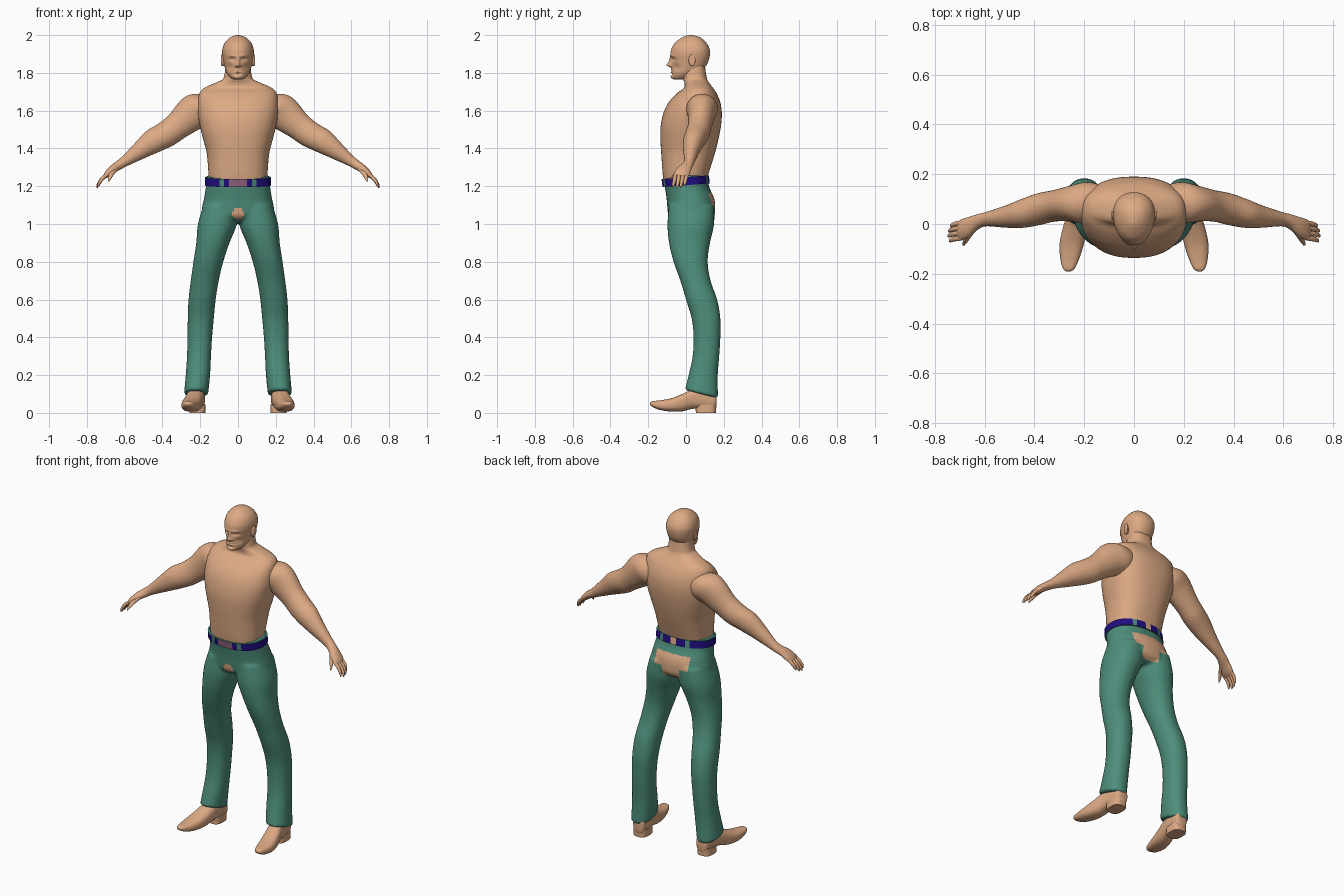
import bpy
import bmesh
from math import cos, sin, pi, exp, copysign
from mathutils import Vector

default_cube = bpy.data.objects.get("Cube")
if default_cube:
    bpy.data.objects.remove(default_cube)


def make_material(name, colour):
    mat = bpy.data.materials.new(name)
    mat.use_nodes = True
    mat.diffuse_color = (*colour, 1)
    mat.node_tree.nodes["Principled BSDF"].inputs["Base Color"].default_value = (*colour, 1)
    return mat


skin = make_material("skin", (0.72, 0.40, 0.23))
cloth = make_material("teal cloth", (0.075, 0.27, 0.20))
navy = make_material("navy leather", (0.015, 0.004, 0.22))
mauve = make_material("mauve buckle", (0.28, 0.13, 0.22))

X, Y, Z = Vector((1, 0, 0)), Vector((0, 1, 0)), Vector((0, 0, 1))
ARM_UP = Vector((0.6, 0, 0.8))


def smooth_rows(rows, steps):
    """Catmull-Rom interpolation between rows of numbers."""
    result = []
    for i in range(len(rows) - 1):
        p0, p1 = rows[max(i - 1, 0)], rows[i]
        p2, p3 = rows[i + 1], rows[min(i + 2, len(rows) - 1)]
        for s in range(steps):
            t = s / steps
            result.append([b + 0.5 * t * (c - a + t * (2*a - 5*b + 4*c - d + t * (3*(b - c) + d - a)))
                           for a, b, c, d in zip(p0, p1, p2, p3)])
    return result + [list(rows[-1])]


def finish(ob):
    bpy.ops.object.select_all(action="DESELECT")
    ob.select_set(True)
    bpy.context.view_layer.objects.active = ob
    bpy.ops.object.shade_smooth_by_angle(angle=0.9)
    return ob


def loft(name, rings, mats, u=X, v=Y, sides=40, power=2.0, taper=0.0, steps=5, mirror=1):
    """Skin a body through rings of (x, y, z, half size along u, half size along v)."""
    bm = bmesh.new()
    loops = []
    for x, y, z, a, b in smooth_rows(rings, steps):
        loop = []
        for k in range(sides):
            t = 2 * pi * (k + 0.5) / sides
            c, s = (copysign(abs(f) ** (2 / power), f) for f in (cos(t), sin(t)))
            p = Vector((x, y, z)) + u * (a * c * (1 + taper * s)) + v * (b * s)
            p.x *= mirror
            loop.append(bm.verts.new(p))
        loops.append(loop)
    for low, high in zip(loops, loops[1:]):
        for k in range(sides):
            j = (k + 1) % sides
            bm.faces.new((low[k], low[j], high[j], high[k]))
    bm.faces.new(loops[0])
    bm.faces.new(loops[-1])
    bmesh.ops.recalc_face_normals(bm, faces=bm.faces)
    mesh = bpy.data.meshes.new(name)
    bm.to_mesh(mesh)
    bm.free()
    ob = bpy.data.objects.new(name, mesh)
    bpy.context.collection.objects.link(ob)
    for mat in mats:
        mesh.materials.append(mat)
    return finish(ob)


def column(name, rows, mats, **options):
    """Upright loft from rows of (z, x min, x max, y min, y max)."""
    rings = [((x0 + x1) / 2, (y0 + y1) / 2, z, (x1 - x0) / 2, (y1 - y0) / 2)
             for z, x0, x1, y0, y1 in rows]
    return loft(name, rings, mats, **options)


def centred(rows):
    return [(z, -w, w, y0, y1) for z, w, y0, y1 in rows]


# Torso and neck
column("torso", centred([
    (1.20, .150, -.11, .105), (1.25, .155, -.122, .115), (1.37, .165, -.131, .152),
    (1.44, .182, -.135, .17), (1.51, .20, -.135, .184), (1.58, .212, -.122, .19),
    (1.64, .212, -.095, .183), (1.69, .205, -.05, .163), (1.72, .18, -.012, .143),
    (1.745, .125, -.008, .125), (1.765, .083, -.015, .113), (1.79, .072, -.018, .107),
    (1.84, .066, -.01, .10)]), [skin], power=2.4, sides=56)

# Head, with the face shaped by soft bumps and hollows
head = column("head", centred([
    (1.766, .022, -.066, -.01), (1.775, .040, -.076, .02), (1.80, .059, -.076, .06),
    (1.83, .070, -.075, .10), (1.86, .077, -.078, .118), (1.90, .083, -.082, .127),
    (1.93, .081, -.076, .124), (1.96, .069, -.058, .107), (1.985, .045, -.025, .08),
    (1.997, .02, .0, .05), (2.0, .002, .024, .028)]), [skin],
    power=2.15, taper=.12, sides=96, steps=8)
FACE = [(0, 1.842, .011, .012, -.027), (0, 1.864, .008, .018, -.013),
        (.014, 1.838, .007, .007, -.008), (.03, 1.872, .016, .009, .013),
        (.03, 1.872, .007, .005, -.006), (.028, 1.89, .02, .007, -.006),
        (0, 1.815, .018, .004, -.006), (0, 1.810, .022, .002, .006),
        (0, 1.804, .016, .004, -.006), (0, 1.793, .02, .005, .006),
        (0, 1.778, .018, .008, -.005), (.045, 1.83, .015, .018, .007)]
for vert in head.data.vertices:
    p = vert.co
    if p.y < -.01:
        p.y += sum(d * exp(-((abs(p.x) - x) / rx) ** 2 - ((p.z - z) / rz) ** 2)
                   for x, z, rx, rz, d in FACE)

for side, label in ((1, "left"), (-1, "right")):
    # Ear
    loft(label + "_ear", [(.070, .028, 1.865, .014, .026), (.082, .031, 1.866, .017, .031),
                          (.089, .034, 1.868, .016, .030), (.091, .034, 1.868, .010, .022)],
         [skin], u=Y, v=Z, sides=20, steps=3, mirror=side)

    # Arm and palm
    loft(label + "_arm", [
        (.13, .09, 1.63, .07, .065), (.19, .085, 1.61, .096, .083), (.25, .082, 1.58, .092, .072),
        (.32, .073, 1.52, .074, .063), (.38, .06, 1.475, .070, .064), (.445, .043, 1.44, .066, .058),
        (.51, .030, 1.395, .050, .045), (.59, .020, 1.338, .030, .029),
        (.625, .010, 1.315, .025, .030), (.66, -.010, 1.292, .022, .039),
        (.69, -.022, 1.266, .018, .042), (.706, -.026, 1.250, .010, .036)],
        [skin], u=ARM_UP, v=Y, mirror=side)

    # Fingers and thumb
    for i, (y, reach) in enumerate(((-.056, .9), (-.036, 1.0), (-.016, .95), (.004, .8))):
        loft(f"{label}_finger_{i + 1}", [
            (.69, y, 1.265, .010, .010), (.69 + .034 * reach, y - .004, 1.265 - .03 * reach, .010, .010),
            (.69 + .053 * reach, y - .010, 1.265 - .06 * reach, .008, .008),
            (.69 + .057 * reach, y - .013, 1.265 - .076 * reach, .003, .003)],
            [skin], u=ARM_UP, v=Y, sides=14, steps=4, mirror=side)
    loft(label + "_thumb", [(.645, -.02, 1.295, .014, .016), (.665, -.05, 1.272, .013, .013),
                            (.678, -.072, 1.248, .010, .010), (.684, -.086, 1.228, .004, .004)],
         [skin], u=ARM_UP, v=Vector((.8, 0, -.6)), sides=14, steps=4, mirror=side)

    # Shoe and heel block
    loft(label + "_shoe", [
        (.212, .162, .065, .018, .03), (.213, .152, .07, .036, .05), (.217, .10, .077, .042, .057),
        (.225, .04, .075, .045, .053), (.238, -.02, .054, .049, .046), (.25, -.08, .042, .049, .035),
        (.258, -.14, .041, .038, .025), (.262, -.178, .047, .024, .015), (.263, -.19, .049, .010, .006)],
        [skin], u=X, v=Z, power=2.5, mirror=side)
    column(label + "_heel", [(0, .173, .258, .052, .158), (.045, .172, .259, .05, .16)],
           [skin], power=3, steps=1, mirror=side)

# Trousers: hips and two legs fused into one garment
hips = column("trousers", centred([
    (1.256, .167, -.121, .112), (1.19, .171, -.110, .122), (1.13, .181, -.102, .15),
    (1.08, .19, -.098, .155), (1.04, .17, -.09, .148), (1.01, .08, -.05, .11)]),
    [], power=2.25, sides=56)
leg_rows = [
    (1.10, .005, .183, -.09, .148), (1.0, .006, .212, -.098, .149), (.9, .045, .221, -.09, .127),
    (.8, .078, .236, -.066, .115), (.7, .102, .25, -.03, .13), (.6, .118, .262, 0, .165),
    (.5, .128, .266, .03, .182), (.4, .137, .268, .04, .182), (.3, .143, .27, .035, .176),
    (.2, .148, .277, .015, .168), (.1, .158, .286, -.006, .17)]
legs = [column("leg", leg_rows, [], power=2.2, mirror=side) for side in (1, -1)]
with bpy.context.temp_override(active_object=hips, object=hips,
                               selected_editable_objects=[hips] + legs):
    bpy.ops.object.join()
remesh = hips.modifiers.new("fuse", "REMESH")
remesh.mode = "VOXEL"
remesh.voxel_size = .009
relax = hips.modifiers.new("relax", "SMOOTH")
relax.iterations = 4
fused = bpy.data.meshes.new_from_object(hips.evaluated_get(bpy.context.evaluated_depsgraph_get()))
hips.modifiers.clear()
hips.data = fused
fused.materials.clear()
for mat in (cloth, skin):
    fused.materials.append(mat)

# Slope the waist up and the hems down toward the back
WAIST_SLOPE = .08
for vert in fused.vertices:
    p = vert.co
    p.z += WAIST_SLOPE * p.y * min(max((p.z - 1.1) / .1, 0), 1)
    p.z -= .25 * (p.y - .08) * min(max((.25 - p.z) / .15, 0), 1)

# Bare patches at the front and the seat
for face in fused.polygons:
    x, y, z = face.center
    front = y < .02 and x * x + (z - 1.055) ** 2 < .031 ** 2
    seat = y > .06 and (abs(x) < .11 and 1.085 < z < 1.165 or abs(x) < .055 and 1.02 < z < 1.1)
    face.material_index = 1 if front or seat else 0
finish(hips)

# Belt with loops and buckle
belt = column("belt", centred([(1.205, .176, -.124, .126), (1.248, .174, -.130, .121)]),
              [navy, cloth, mauve, skin], power=2.25, sides=120, steps=1)
for vert in belt.data.vertices:
    vert.co.z += WAIST_SLOPE * vert.co.y
for face in belt.data.polygons:
    x, y, z = face.center
    if len(face.vertices) > 4:
        face.material_index = 1
    elif y < 0 and abs(x) < .045:
        face.material_index = 2
    elif y > 0 and abs(x) < .014:
        face.material_index = 3
    elif .078 < abs(x) < .1:
        face.material_index = 1
